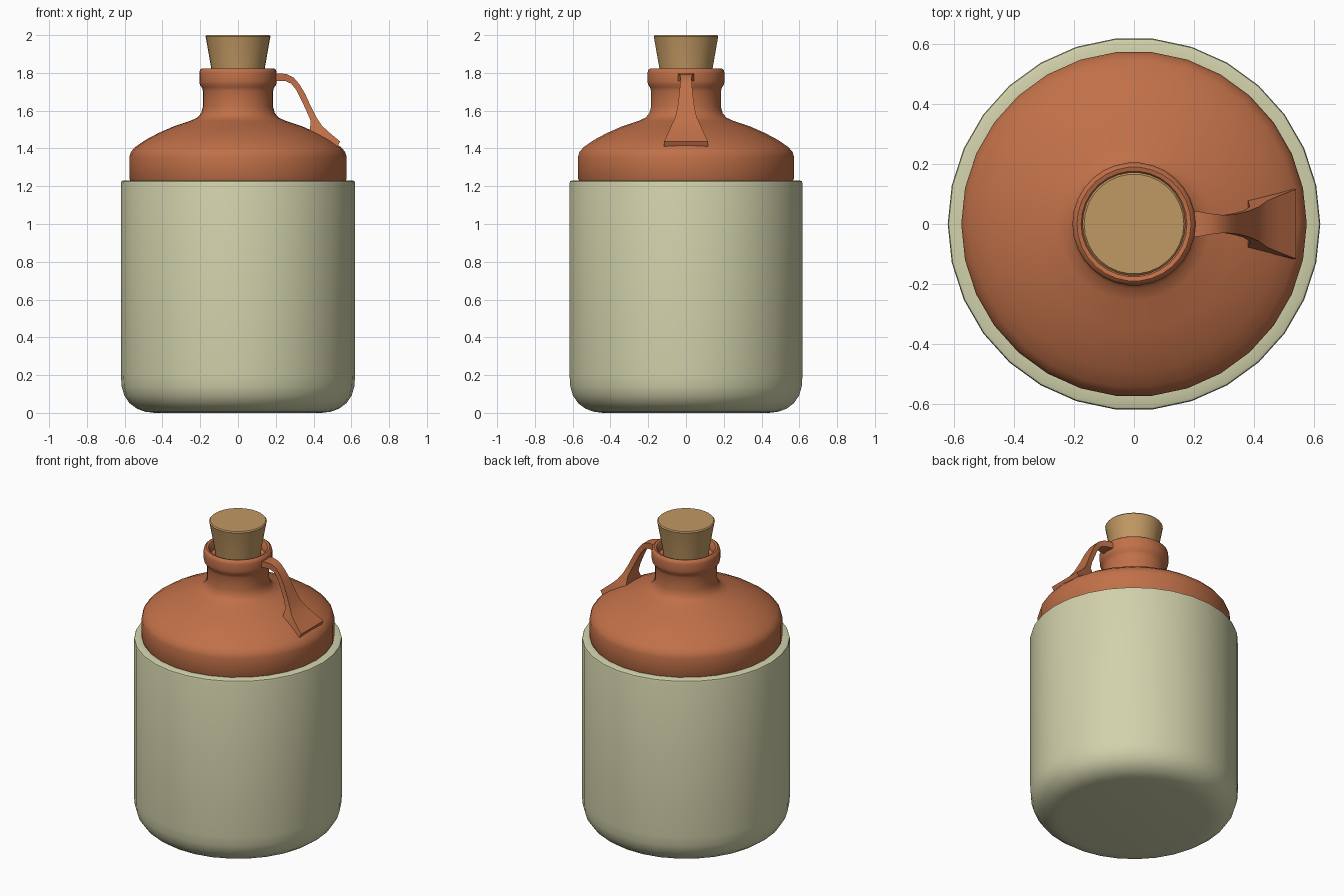
import bpy, bmesh, math

SIDES = 30


def material(name, rgb):
    m = bpy.data.materials.new(name)
    m.diffuse_color = (*rgb, 1)
    return m


CREAM = material("sage_cream_glaze", (0.64, 0.64, 0.41))
CLAY = material("terracotta_glaze", (0.53, 0.162, 0.065))
CORK = material("cork_brown", (0.53, 0.315, 0.125))


def finish(bm, name, mat, angle=40):
    bmesh.ops.recalc_face_normals(bm, faces=bm.faces)
    me = bpy.data.meshes.new(name)
    bm.to_mesh(me)
    bm.free()
    me.materials.append(mat)
    ob = bpy.data.objects.new(name, me)
    bpy.context.collection.objects.link(ob)
    bpy.ops.object.select_all(action='DESELECT')
    ob.select_set(True)
    bpy.context.view_layer.objects.active = ob
    bpy.ops.object.shade_smooth_by_angle(angle=math.radians(angle))
    return ob


def skin(bm, rings):
    """Bridge successive vertex rings and cap both ends."""
    for a, b in zip(rings, rings[1:]):
        n = len(a)
        for i in range(n):
            j = (i + 1) % n
            bm.faces.new((a[i], a[j], b[j], b[i]))
    bm.faces.new(rings[0])
    bm.faces.new(rings[-1])


def lathe(name, profile, mat):
    bm = bmesh.new()
    rings = []
    for r, z in profile:
        rings.append([bm.verts.new((r * math.cos(2 * math.pi * i / SIDES),
                                    r * math.sin(2 * math.pi * i / SIDES), z))
                      for i in range(SIDES)])
    skin(bm, rings)
    return finish(bm, name, mat)


# Cream lower jar with rounded foot and a narrow ledge on top
lathe("jar_body", [
    (0.44, 0.0), (0.49, 0.006), (0.535, 0.022), (0.575, 0.052), (0.602, 0.092),
    (0.616, 0.14), (0.62, 0.2), (0.62, 1.215), (0.617, 1.226), (0.608, 1.23),
    (0.56, 1.23)], CREAM)

# Terracotta shoulder, neck and rolled lip
lathe("jar_shoulder_and_neck", [
    (0.565, 1.22), (0.575, 1.24), (0.575, 1.355), (0.567, 1.382), (0.545, 1.407),
    (0.49, 1.445), (0.42, 1.482), (0.34, 1.517), (0.255, 1.545), (0.215, 1.563),
    (0.195, 1.587), (0.186, 1.62), (0.186, 1.705), (0.191, 1.722), (0.202, 1.737),
    (0.205, 1.755), (0.205, 1.80), (0.201, 1.816), (0.19, 1.824), (0.176, 1.82),
    (0.166, 1.805), (0.16, 1.775), (0.13, 1.765)], CLAY)

# Tapered cork stopper
lathe("cork_stopper", [
    (0.132, 1.75), (0.141, 1.82), (0.17, 1.985), (0.172, 1.993), (0.166, 2.0)], CORK)

# Strap handle: (outer x, outer z, inner x, inner z, half width)
sections = [
    (0.18, 1.79, 0.18, 1.755, 0.045), (0.22, 1.798, 0.215, 1.758, 0.041),
    (0.26, 1.793, 0.25, 1.757, 0.034), (0.295, 1.775, 0.282, 1.743, 0.030),
    (0.325, 1.74, 0.308, 1.71, 0.031), (0.355, 1.69, 0.333, 1.66, 0.036),
    (0.385, 1.625, 0.362, 1.60, 0.044), (0.415, 1.565, 0.385, 1.545, 0.057),
    (0.445, 1.52, 0.38, 1.495, 0.078), (0.485, 1.483, 0.44, 1.455, 0.095),
    (0.54, 1.437, 0.525, 1.405, 0.116)]
bm = bmesh.new()
rings = []
for xo, zo, xi, zi, w in sections:
    rings.append([bm.verts.new(p) for p in (
        (xo, -w, zo), (xo, w, zo), (xi, w, zi), (xi, -w, zi))])
skin(bm, rings)
finish(bm, "strap_handle", CLAY, 45)
